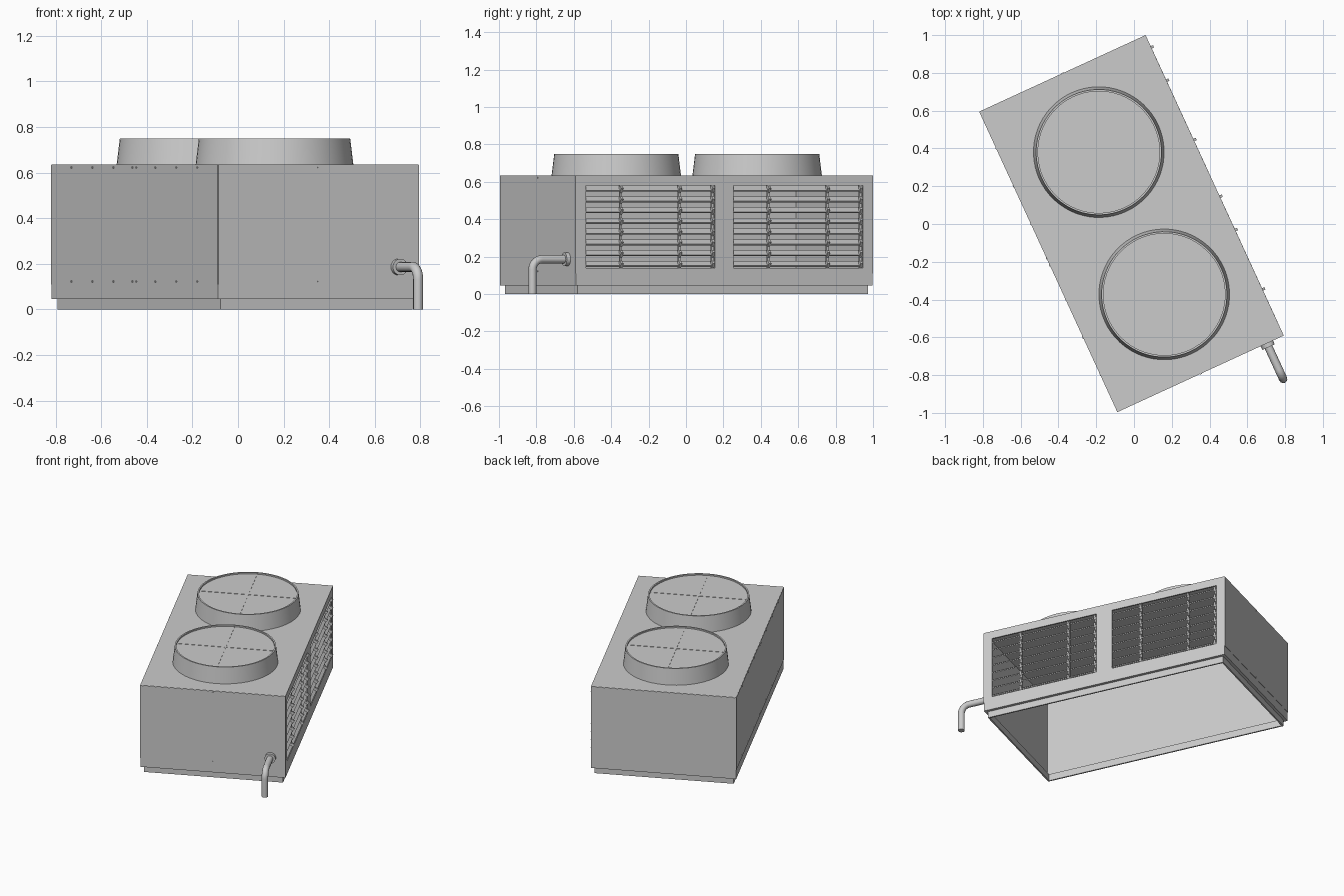
import bpy, bmesh
from math import radians, sin, cos, pi
from mathutils import Matrix, Vector

if "Cube" in bpy.data.objects:
    bpy.data.objects.remove(bpy.data.objects["Cube"])

# The unit is built square to local axes (x short, y long), then turned about z
TURN = Matrix.Translation((-0.0125, 0.0025, 0)) @ Matrix.Rotation(radians(24.7), 4, 'Z')
HX, HY = 0.484, 0.8735          # half width / half length
Z0, Z1 = 0.048, 0.635           # casing bottom / top


def finish(name, bm, smooth=False):
    me = bpy.data.meshes.new(name)
    bm.to_mesh(me)
    bm.free()
    ob = bpy.data.objects.new(name, me)
    bpy.context.collection.objects.link(ob)
    ob.matrix_world = TURN
    if smooth:
        bpy.ops.object.select_all(action='DESELECT')
        ob.select_set(True)
        bpy.context.view_layer.objects.active = ob
        bpy.ops.object.shade_smooth_by_angle(angle=radians(35))
    return ob


def add_box(bm, lo, hi, rot=None):
    lo, hi = Vector(lo), Vector(hi)
    m = Matrix.Translation((lo + hi) / 2)
    if rot:
        m = m @ rot
    bmesh.ops.create_cube(bm, size=1, matrix=m @ Matrix.Diagonal((*(hi - lo), 1)))


def add_cyl(bm, loc, axis, r, depth, seg=12):
    m = Matrix.Translation(loc) @ Vector(axis).to_track_quat('Z', 'Y').to_matrix().to_4x4()
    bmesh.ops.create_cone(bm, cap_ends=True, segments=seg, radius1=r, radius2=r,
                          depth=depth, matrix=m)


def lathe(name, profile, seg, loc, closed=True):
    bm = bmesh.new()
    rings = [[bm.verts.new((loc[0] + r * cos(2 * pi * i / seg),
                            loc[1] + r * sin(2 * pi * i / seg), z)) for i in range(seg)]
             for r, z in profile]
    pairs = list(zip(rings, rings[1:] + rings[:1]))
    for a, b in pairs if closed else pairs[:-1]:
        for i in range(seg):
            j = (i + 1) % seg
            bm.faces.new((a[i], a[j], b[j], b[i]))
    bmesh.ops.recalc_face_normals(bm, faces=bm.faces[:])
    return finish(name, bm, True)


# Casing: sheet walls and roof, open underneath
T = 0.01
bm = bmesh.new()
add_box(bm, (-HX, -HY, Z1 - T), (HX, HY, Z1))
add_box(bm, (-HX, -HY, Z0), (-HX + T, HY, Z1 - T))
for s in (-1, 1):
    y = sorted((s * HY, s * (HY - T)))
    add_box(bm, (-HX + T, y[0], Z0), (HX - T, y[1], Z1 - T))
finish("casing", bm)

# Louvre wall: frame around two openings
OY0, OY1, OZ0, OZ1 = 0.055, 0.815, 0.14, 0.58
bm = bmesh.new()
add_box(bm, (HX - T, -HY, Z0), (HX, HY, OZ0))
add_box(bm, (HX - T, -HY, OZ1), (HX, HY, Z1 - T))
for a, b in ((-HY, -OY1), (-OY0, OY0), (OY1, HY)):
    add_box(bm, (HX - T, a, OZ0), (HX, b, OZ1))
finish("louvre_wall", bm)

# Base skirt, set in under the casing
IN = 0.02
bm = bmesh.new()
for s in (-1, 1):
    x = sorted((s * (HX - IN), s * (HX - IN - T)))
    y = sorted((s * (HY - IN), s * (HY - IN - T)))
    add_box(bm, (x[0], -HY + IN, 0), (x[1], HY - IN, Z0))
    add_box(bm, (-HX + IN, y[0], 0), (HX - IN, y[1], Z0))
    x = sorted((s * HX, s * (HX - IN - T)))
    y = sorted((s * HY, s * (HY - IN - T)))
    add_box(bm, (x[0], -HY, Z0 - 0.003), (x[1], HY, Z0))
    add_box(bm, (-HX, y[0], Z0 - 0.003), (HX, y[1], Z0))
finish("base_skirt", bm)

# Slightly proud side panels above the bottom rail
P, PZ = 0.002, 0.11
bm = bmesh.new()
add_box(bm, (-HX - P, -HY, PZ), (-HX, HY, Z1 - 0.002))
add_box(bm, (-HX, -HY - P, PZ), (HX, -HY, Z1 - 0.002))
add_box(bm, (-HX, HY, PZ), (HX, HY + P, Z1 - 0.002))
finish("side_panels", bm)

# Panel screws
bm = bmesh.new()
for z in (0.122, 0.622):
    for v in (0.66, 0.44, 0.22, 0.02, -0.02, -0.22, -0.44, -0.66):
        add_cyl(bm, (-HX - P, v, z), (1, 0, 0), 0.005, 0.006, 8)
    for s in (-1, 1):
        add_cyl(bm, (0, s * (HY + P), z), (0, 1, 0), 0.005, 0.006, 8)
finish("panel_screws", bm)

# Louvre slats and their vertical tie bars in both openings
tilt = Matrix.Rotation(radians(35), 4, 'Y')
bm, bars = bmesh.new(), bmesh.new()
for start in (-OY1, OY0):
    w = OY1 - OY0
    for k in range(8):
        z = 0.161 + k * 0.0575
        add_box(bm, (HX - 0.042, start, z - 0.004), (HX + 0.002, start + w, z + 0.004), tilt)
        for f in (0.275, 0.73, 0.985):
            add_box(bars, (HX - 0.014, start + f * w - 0.007, z - 0.02),
                    (HX + 0.006, start + f * w + 0.007, z + 0.012), tilt)
    for f in (0.275, 0.73, 0.985):
        y = start + f * w
        add_box(bars, (HX - 0.018, y - 0.006, OZ0), (HX - 0.006, y + 0.006, OZ1))
finish("louvre_slats", bm)
finish("louvre_tie_bars", bars)

# Fan shrouds with a top disc and crossed bars
for n, cy in (("front", -0.413), ("rear", 0.416)):
    lathe(n + "_fan_shroud", [(0.346, Z1), (0.332, 0.75), (0.322, 0.75), (0.322, 0.738),
                              (0.336, Z1)], 64, (0, cy))
    bm = bmesh.new()
    add_cyl(bm, (0, cy, 0.738), (0, 0, 1), 0.3235, 0.004, 64)
    finish(n + "_fan_cover", bm)
    bm = bmesh.new()
    add_box(bm, (-0.321, cy - 0.004, 0.739), (0.321, cy + 0.004, 0.742))
    add_box(bm, (-0.004, cy - 0.321, 0.739), (0.004, cy + 0.321, 0.742))
    finish(n + "_fan_cross", bm)

# Drain pipe: out of the front wall, elbow, down to the floor
PX, PY, PZH, R = 0.385, -1.083, 0.186, 0.055
path = [(PX, -HY + 0.005, PZH)]
for i in range(9):
    a = pi / 2 * i / 8
    path.append((PX, PY + R - R * sin(a), PZH - R + R * cos(a)))
path.append((PX, PY, 0))
cu = bpy.data.curves.new("drain_pipe", 'CURVE')
cu.dimensions = '3D'
cu.bevel_depth = 0.022
cu.bevel_resolution = 4
cu.use_fill_caps = True
sp = cu.splines.new('POLY')
sp.points.add(len(path) - 1)
for p, c in zip(sp.points, path):
    p.co = (*c, 1)
pipe = bpy.data.objects.new("drain_pipe", cu)
bpy.context.collection.objects.link(pipe)
pipe.matrix_world = TURN
bpy.ops.object.select_all(action='DESELECT')
pipe.select_set(True)
bpy.context.view_layer.objects.active = pipe
bpy.ops.object.convert(target='MESH')
bpy.ops.object.shade_smooth_by_angle(angle=radians(35))

# Pipe collar
bm = bmesh.new()
add_cyl(bm, (PX, -HY - 0.012, PZH), (0, 1, 0), 0.036, 0.024, 24)
finish("pipe_collar", bm, True)
